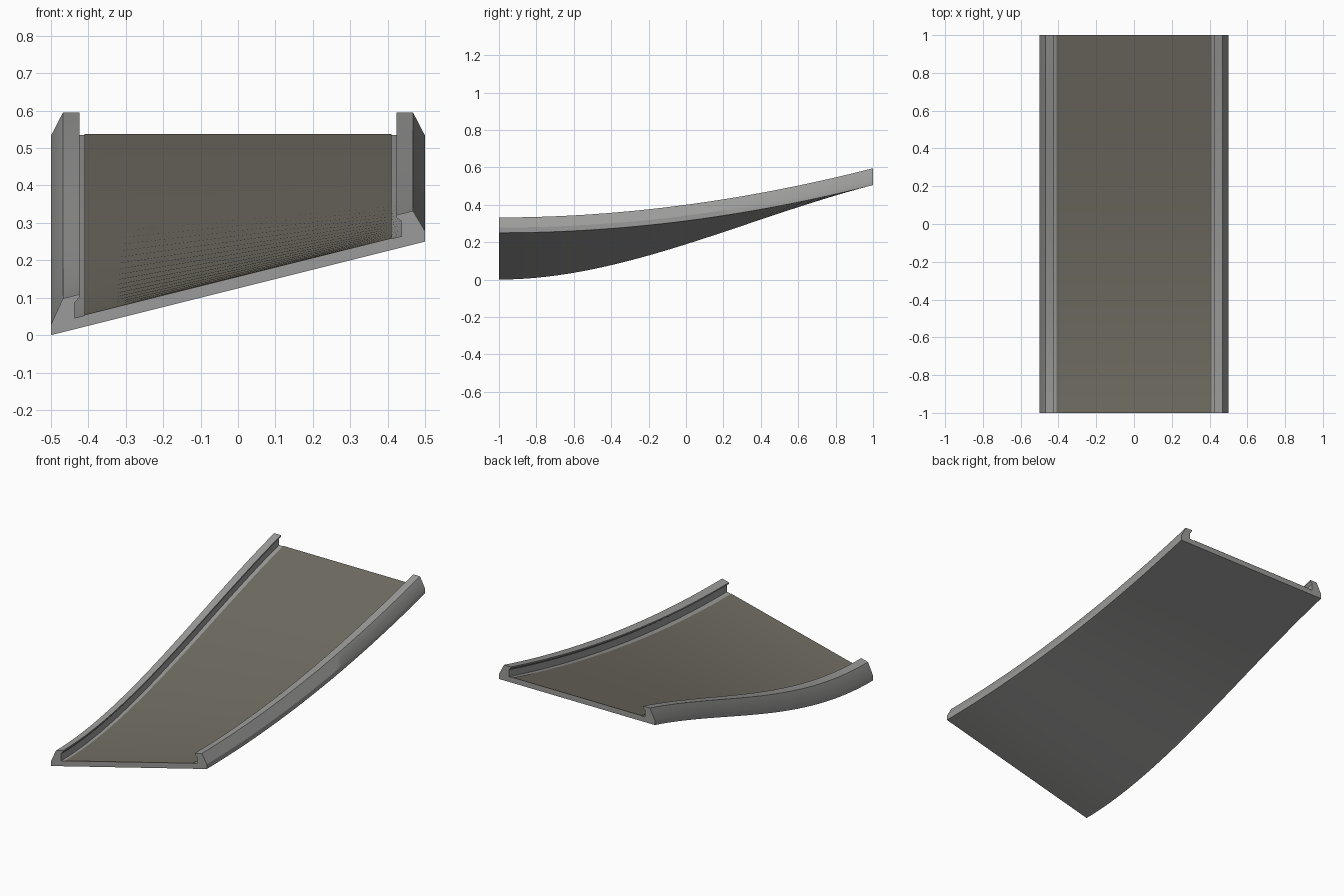
import bpy, bmesh

if "Cube" in bpy.data.objects:
    bpy.data.objects.remove(bpy.data.objects["Cube"])

STEPS = 32
RISE, BANK = 0.255, 0.25


def material(name, rgb):
    m = bpy.data.materials.new(name)
    m.diffuse_color = (*rgb, 1)
    m.use_nodes = True
    m.node_tree.nodes["Principled BSDF"].inputs["Base Color"].default_value = m.diffuse_color
    return m


def place(x, h, t):
    """Climbing road whose left side starts low and levels out at the back."""
    bank = BANK * (1 - t * t * (3 - 2 * t))
    z = BANK + RISE * t * t - bank * (0.5 - x) + h
    return (x, -1 + 2 * t, z)


def sweep(name, section, mat):
    """Sweep a closed (x, height) section along the track and cap the ends."""
    bm = bmesh.new()
    rings = [[bm.verts.new(place(x, h, i / STEPS)) for x, h in section]
             for i in range(STEPS + 1)]
    n = len(section)
    for a, b in zip(rings, rings[1:]):
        for k in range(n):
            j = (k + 1) % n
            bm.faces.new((a[k], a[j], b[j], b[k]))
    bm.faces.new(rings[0])
    bm.faces.new(rings[-1])
    bmesh.ops.recalc_face_normals(bm, faces=bm.faces)
    me = bpy.data.meshes.new(name)
    bm.to_mesh(me)
    bm.free()
    me.materials.append(mat)
    ob = bpy.data.objects.new(name, me)
    bpy.context.collection.objects.link(ob)
    bpy.context.view_layer.objects.active = ob
    ob.select_set(True)
    bpy.ops.object.shade_smooth_by_angle(angle=0.5)
    ob.select_set(False)
    return ob


grey = material("concrete grey", (0.33, 0.33, 0.325))
road = material("warm asphalt", (0.165, 0.155, 0.125))

# Track body: flat underside, chamfered kerbs with a small inner lip
kerb = [(0.5, 0), (0.5, 0.028), (0.468, 0.09), (0.424, 0.09),
        (0.424, 0.082), (0.437, 0.07), (0.437, 0.03)]
sweep("track_body", kerb + [(-x, h) for x, h in reversed(kerb)], grey)

# Road surface laid thinly on the body
sweep("road_surface", [(-0.41, 0.028), (0.41, 0.028),
                       (0.41, 0.032), (-0.41, 0.032)], road)
